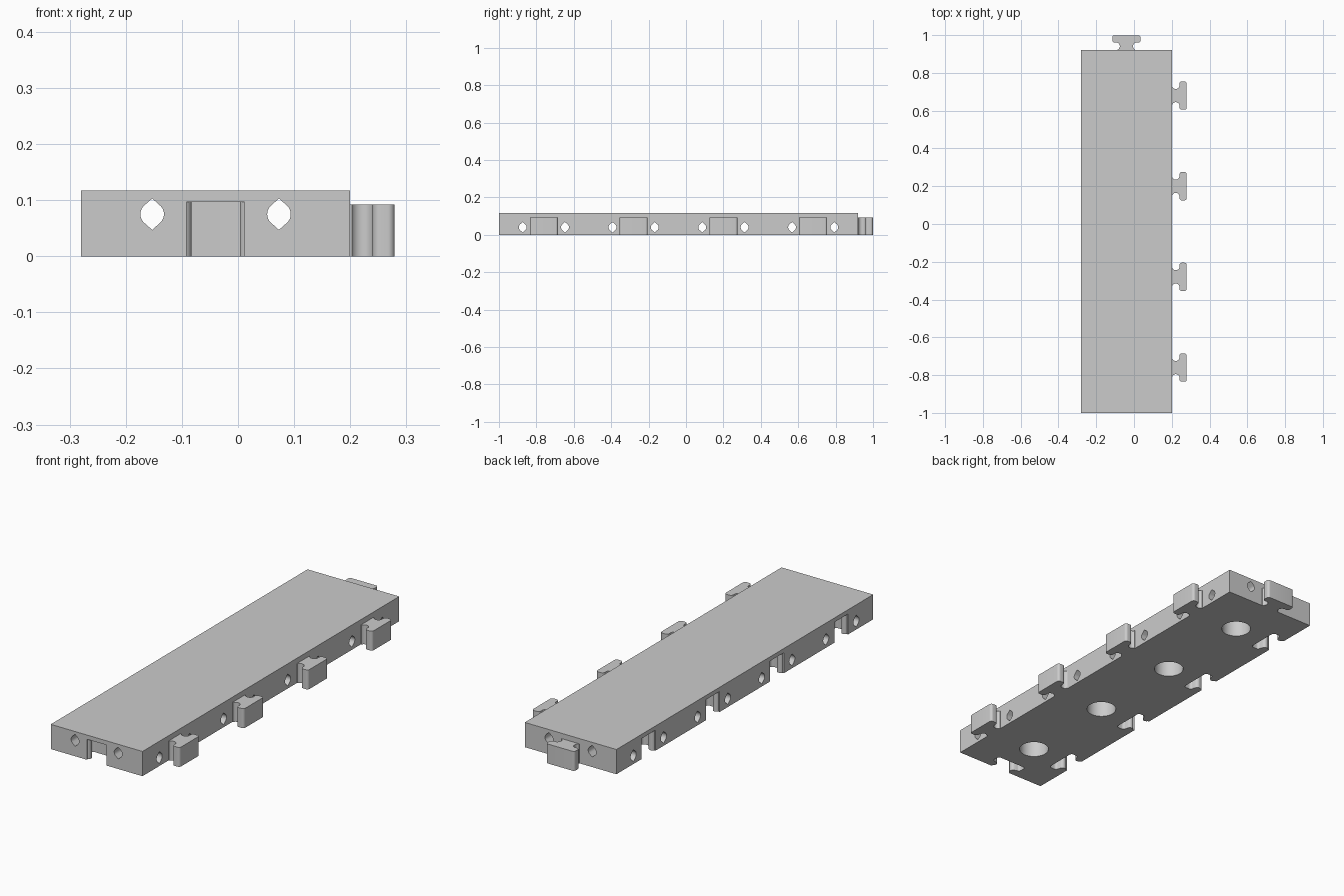
import bpy
import bmesh
from math import pi, cos, sin, radians
from mathutils import Matrix, Vector

if "Cube" in bpy.data.objects:
    bpy.data.objects.remove(bpy.data.objects["Cube"], do_unlink=True)

# Material
grey = bpy.data.materials.new("plain grey")
grey.use_nodes = True
colour = (0.6, 0.6, 0.6, 1)
grey.diffuse_color = colour
grey.node_tree.nodes["Principled BSDF"].inputs["Base Color"].default_value = colour

# Main sizes
UNIT = 0.48
X_MID, Y_MID = -0.04, -0.04
HALF_X, HALF_Y = UNIT / 2, UNIT * 2
HEIGHT = 0.117
TAB_HEIGHT, SLOT_HEIGHT = 0.092, 0.097
ROWS = [Y_MID + (i - 1.5) * UNIT for i in range(4)]
HOLE_OFFSET = 0.113


def prism(name, outline, depth, matrix):
    """Extrude a closed outline along its local z and place it."""
    bm = bmesh.new()
    face = bm.faces.new([bm.verts.new((x, y, 0)) for x, y in outline])
    side = bmesh.ops.extrude_face_region(bm, geom=[face])["geom"]
    top = [v for v in side if isinstance(v, bmesh.types.BMVert)]
    bmesh.ops.translate(bm, verts=top, vec=(0, 0, depth))
    bmesh.ops.recalc_face_normals(bm, faces=bm.faces)
    mesh = bpy.data.meshes.new(name)
    bm.to_mesh(mesh)
    bm.free()
    mesh.transform(matrix)
    mesh.materials.append(grey)
    obj = bpy.data.objects.new(name, mesh)
    bpy.context.collection.objects.link(obj)
    return obj


def arc(cx, cy, r, start, end, steps=8):
    angles = [radians(start + (end - start) * i / steps) for i in range(steps + 1)]
    return [(cx + r * cos(a), cy + r * sin(a)) for a in angles]


def connector(gap, root):
    """T-shaped joint pointing along +x, with a waisted neck and rounded head."""
    half = [(root, 0.046 + gap)]
    half += arc(0.021, 0.055 + gap, 0.02 - gap, 205, 350, 10)
    half += arc(0.054, 0.061 + gap, 0.014, 180, 90)
    half += arc(0.067 + gap, 0.063 + gap, 0.012, 90, 0)
    return half + [(x, -y) for x, y in reversed(half)]


def place(x, y, z=0, turn=0):
    return Matrix.Translation((x, y, z)) @ Matrix.Rotation(turn, 4, "Z")


# Plate
bpy.ops.mesh.primitive_cube_add(size=1, location=(X_MID, Y_MID, HEIGHT / 2))
plate = bpy.context.object
plate.name = "plate"
plate.scale = (HALF_X * 2, HALF_Y * 2, HEIGHT)
bpy.ops.object.transform_apply(location=True, scale=True)
plate.data.materials.append(grey)

# Joint slots on the left-hand edge and the front edge
cutters = []
slot = connector(0.004, -0.01)
slot_places = [(X_MID - HALF_X, y, 0) for y in ROWS] + [(X_MID, Y_MID - HALF_Y, pi / 2)]
for x, y, turn in slot_places:
    cutters.append(prism("slot_cutter", slot, SLOT_HEIGHT + 0.05, place(x, y, -0.05, turn)))

# Round pockets in the underside
pocket = arc(0, 0, 0.066, 0, 351, 39)
for y in ROWS:
    cutters.append(prism("pocket_cutter", pocket, SLOT_HEIGHT + 0.05, place(X_MID, y, -0.05)))

# Pointed wire holes, across and along the plate
hole = arc(0, 0, 0.021, -42, 42) + [(0, 0.028)]
hole += arc(0, 0, 0.021, 138, 222) + [(0, -0.028)]
across = Matrix(((0, 0, 1), (1, 0, 0), (0, 1, 0))).to_4x4()
along = Matrix(((-1, 0, 0), (0, 0, 1), (0, 1, 0))).to_4x4()
for side in (-1, 1):
    for y in ROWS:
        spot = Matrix.Translation((X_MID - 0.3, y + side * HOLE_OFFSET, 0.04))
        cutters.append(prism("cross_hole_cutter", hole, 0.6, spot @ across))
    spot = Matrix.Translation((X_MID + side * HOLE_OFFSET, Y_MID - 1.1, 0.075))
    cutters.append(prism("long_hole_cutter", hole, 2.2, spot @ along))

# Cut everything out of the plate, then drop the cutters
bpy.context.view_layer.objects.active = plate
for cutter in cutters:
    cutter.hide_render = True
    mod = plate.modifiers.new("cut", "BOOLEAN")
    mod.operation = "DIFFERENCE"
    mod.solver = "EXACT"
    mod.object = cutter
    bpy.ops.object.modifier_apply(modifier=mod.name)
for cutter in cutters:
    bpy.data.objects.remove(cutter, do_unlink=True)

# Joint tabs on the right-hand edge and the back edge
tab = connector(0, -0.002)
parts = [plate]
for i, y in enumerate(ROWS):
    parts.append(prism(f"side_tab_{i + 1}", tab, TAB_HEIGHT, place(X_MID + HALF_X, y)))
parts.append(prism("back_tab", tab, TAB_HEIGHT, place(X_MID, Y_MID + HALF_Y, 0, pi / 2)))

# Smooth the rounded walls, keep the edges sharp
bpy.ops.object.select_all(action="DESELECT")
for part in parts:
    part.select_set(True)
bpy.ops.object.shade_smooth_by_angle(angle=radians(35))
